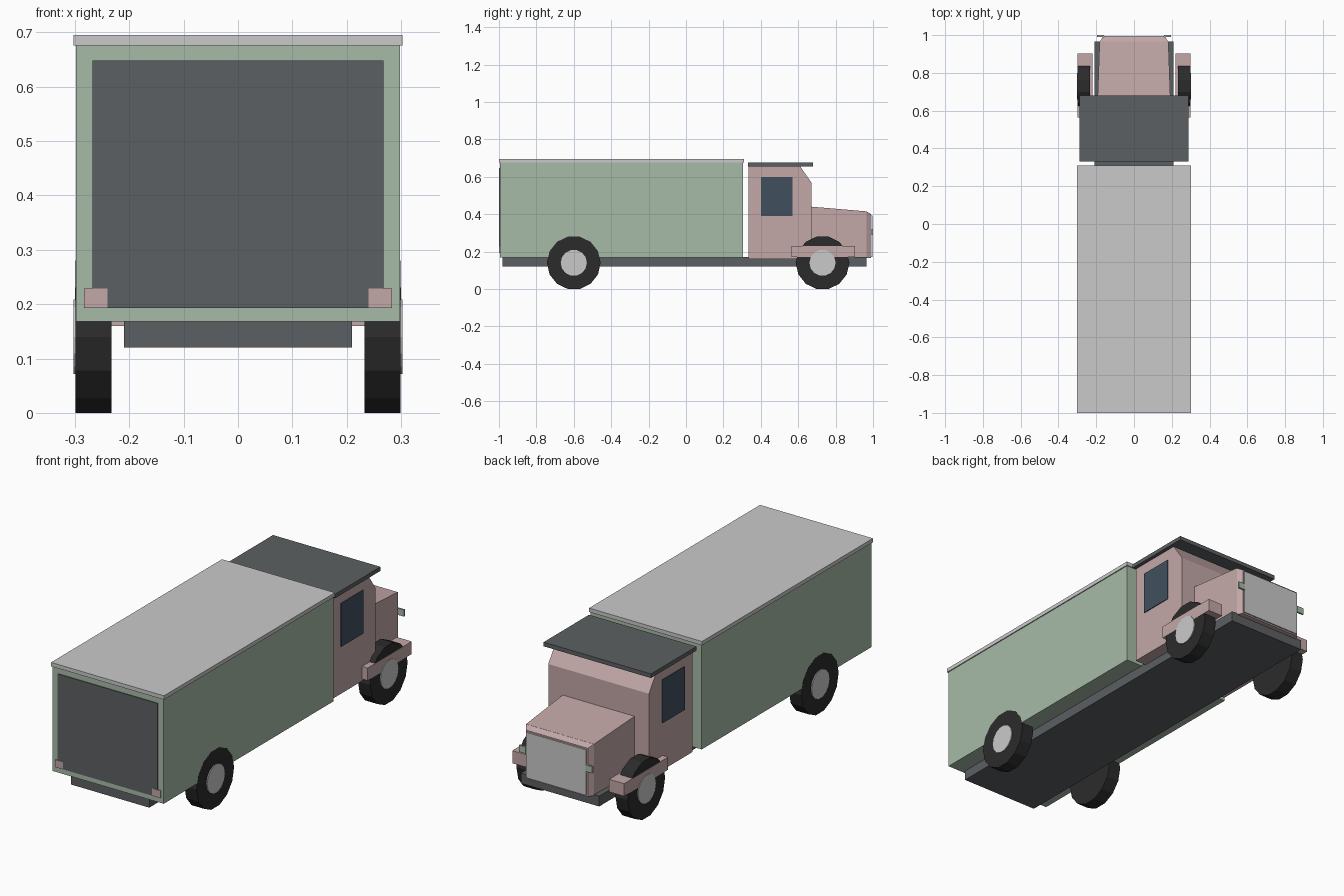
import bpy, bmesh, math

old = bpy.data.objects.get("Cube")
if old:
    bpy.data.objects.remove(old, do_unlink=True)


def material(name, rgb):
    m = bpy.data.materials.new(name)
    m.use_nodes = True
    m.diffuse_color = (*rgb, 1)
    for n in m.node_tree.nodes:
        if n.type == 'BSDF_PRINCIPLED':
            n.inputs["Base Color"].default_value = (*rgb, 1)
    return m


GREEN = material("pale green", (0.39, 0.50, 0.39))
PINK = material("dusty pink", (0.55, 0.39, 0.39))
GREY = material("light grey", (0.59, 0.59, 0.59))
DARK = material("slate grey", (0.107, 0.117, 0.122))
TYRE = material("tyre black", (0.024, 0.024, 0.024))
GLASS = material("window blue", (0.051, 0.08, 0.114))


def finish(name, bm, mat):
    bmesh.ops.recalc_face_normals(bm, faces=bm.faces[:])
    me = bpy.data.meshes.new(name)
    bm.to_mesh(me)
    bm.free()
    me.materials.append(mat)
    ob = bpy.data.objects.new(name, me)
    bpy.context.collection.objects.link(ob)
    return ob


def box(name, x, y, z, mat):
    """Box from (min, max) ranges."""
    bm = bmesh.new()
    bmesh.ops.create_cube(bm, size=1)
    for v in bm.verts:
        v.co = [r[0] if c < 0 else r[1] for c, r in zip(v.co, (x, y, z))]
    return finish(name, bm, mat)


def loft(name, sections, mat):
    """Join rectangles (y, half width, bottom, top) along the length."""
    bm = bmesh.new()
    rings = [[bm.verts.new(p) for p in ((-w, y, b), (w, y, b), (w, y, t), (-w, y, t))]
             for y, w, b, t in sections]
    for a, c in zip(rings, rings[1:]):
        for i in range(4):
            j = (i + 1) % 4
            bm.faces.new((a[i], a[j], c[j], c[i]))
    bm.faces.new(rings[0])
    bm.faces.new(rings[-1])
    return finish(name, bm, mat)


def cylinder(name, x, y, z, radius, sides, mat):
    """Cylinder lying along x, with a flat at the bottom."""
    bm = bmesh.new()
    rings = []
    for px in x:
        angles = [2 * math.pi * (i + 0.5) / sides for i in range(sides)]
        rings.append([bm.verts.new((px, y + radius * math.sin(a), z - radius * math.cos(a)))
                      for a in angles])
    for i in range(sides):
        j = (i + 1) % sides
        bm.faces.new((rings[0][i], rings[0][j], rings[1][j], rings[1][i]))
    for r in rings:
        bm.faces.new(r)
    return finish(name, bm, mat)


def mirrored(s, a, b):
    return tuple(sorted((s * a, s * b)))


# Chassis and cargo body
box("chassis", (-0.21, 0.21), (-0.98, 0.965), (0.12, 0.17), DARK)
box("cargo_box", (-0.298, 0.298), (-0.995, 0.305), (0.168, 0.676), GREEN)
box("cargo_roof", (-0.303, 0.303), (-1.0, 0.31), (0.676, 0.695), GREY)
box("rear_door", (-0.268, 0.268), (-0.999, -0.993), (0.193, 0.648), DARK)

# Cab with sloped windscreen, and its roof
loft("cab", [(0.335, 0.27, 0.16, 0.656), (0.61, 0.27, 0.16, 0.656),
             (0.67, 0.27, 0.16, 0.57)], PINK)
box("cab_roof", (-0.288, 0.288), (0.332, 0.68), (0.655, 0.675), DARK)

# Bonnet, nose and grille
loft("bonnet", [(0.66, 0.193, 0.165, 0.441), (0.965, 0.182, 0.165, 0.415)], PINK)
loft("nose", [(0.964, 0.182, 0.165, 0.415), (0.99, 0.166, 0.165, 0.4)], PINK)
box("grille", (-0.16, 0.16), (0.988, 0.996), (0.172, 0.393), GREY)

# Parts repeated on both sides
for side, s in (("left", 1), ("right", -1)):
    box(side + "_window", mirrored(s, 0.268, 0.274), (0.4, 0.57), (0.39, 0.6), GLASS)
    box(side + "_fender", mirrored(s, 0.22, 0.3), (0.565, 0.903), (0.17, 0.231), PINK)
    box(side + "_tail_light", mirrored(s, 0.24, 0.283), (-1.0, -0.994), (0.193, 0.229), PINK)
    box(side + "_marker", mirrored(s, 0.16, 0.197), (0.991, 1.0), (0.29, 0.322), GREEN)
    for end, y in (("front", 0.73), ("rear", -0.6)):
        cylinder(f"{side}_{end}_tyre", mirrored(s, 0.233, 0.2985), y, 0.14, 0.1436, 14, TYRE)
        cylinder(f"{side}_{end}_hub", mirrored(s, 0.25, 0.303), y, 0.14, 0.07, 14, GREY)
